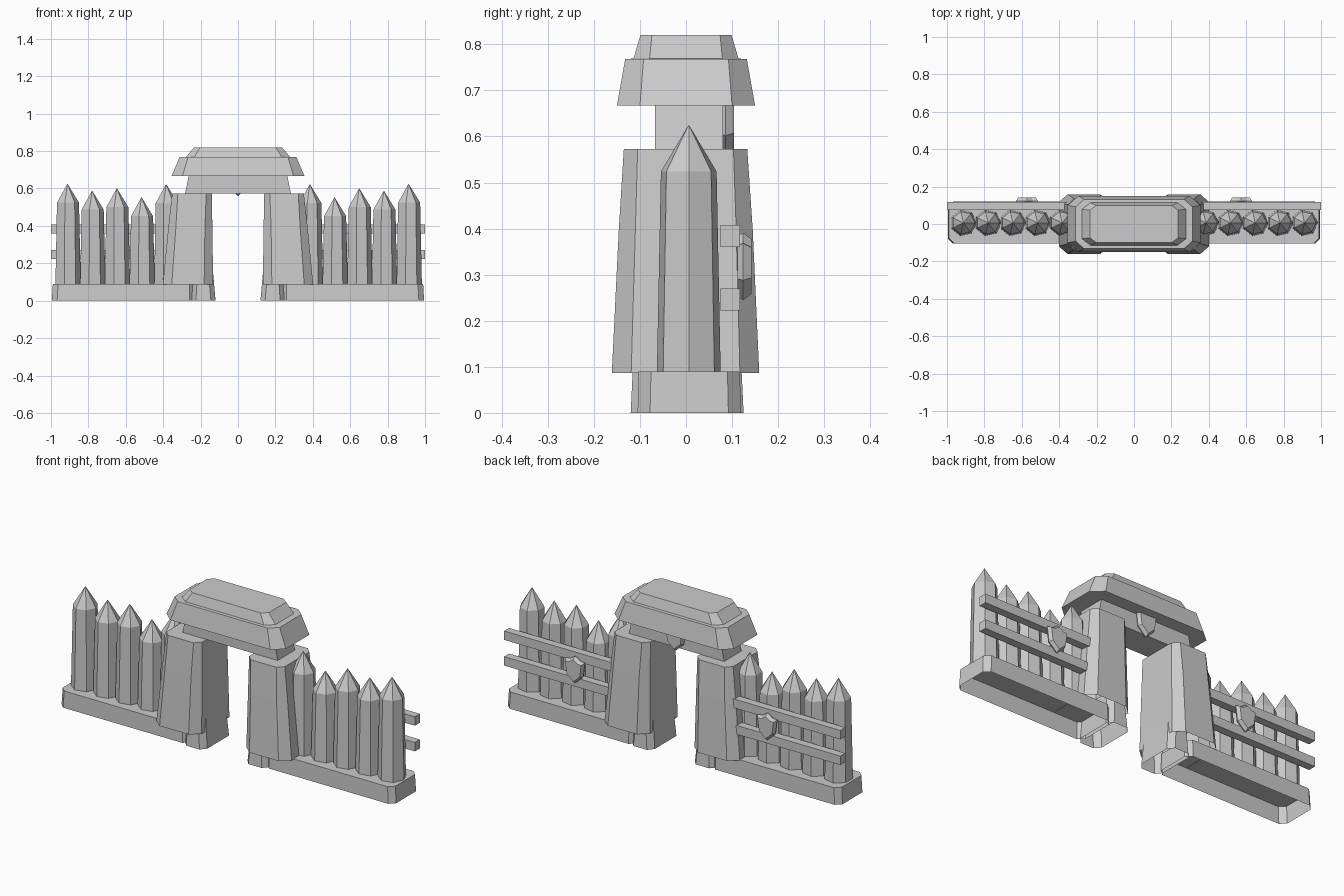
import bpy
import bmesh
from math import cos, sin, tau

cube = bpy.data.objects.get("Cube")
if cube:
    bpy.data.objects.remove(cube, do_unlink=True)

# Single plain stone-grey material
grey = bpy.data.materials.new("plain_grey")
grey.use_nodes = True
colour = (0.6, 0.6, 0.6, 1)
grey.diffuse_color = colour
grey.node_tree.nodes["Principled BSDF"].inputs["Base Color"].default_value = colour


def loft(name, rings, bottom=True):
    """Join equal-length rings of points into one flat-shaded solid."""
    bm = bmesh.new()
    loops = [[bm.verts.new(p) for p in ring] for ring in rings]
    n = len(loops[0])
    for low, high in zip(loops, loops[1:]):
        for i in range(n):
            j = (i + 1) % n
            bm.faces.new((low[i], low[j], high[j], high[i]))
    bm.faces.new(loops[-1])
    if bottom:
        bm.faces.new(loops[0][::-1])
    mesh = bpy.data.meshes.new(name)
    bm.to_mesh(mesh)
    bm.free()
    mesh.materials.append(grey)
    obj = bpy.data.objects.new(name, mesh)
    bpy.context.collection.objects.link(obj)
    return obj


def octagon(x0, x1, y0, y1, cx, cy, z):
    """Rectangle with cut corners at height z, anticlockwise from above."""
    x0, x1 = min(x0, x1), max(x0, x1)
    return [(x0 + cx, y0, z), (x1 - cx, y0, z), (x1, y0 + cy, z), (x1, y1 - cy, z),
            (x1 - cx, y1, z), (x0 + cx, y1, z), (x0, y1 - cy, z), (x0, y0 + cy, z)]


def box(name, x0, x1, y0, y1, z0, z1, taper=0):
    x0, x1 = min(x0, x1), max(x0, x1)

    def rect(z, t):
        return [(x0 + t, y0, z), (x1 - t, y0, z), (x1 - t, y1, z), (x0 + t, y1, z)]
    return loft(name, [rect(z0, 0), rect(z1, taper)])


def log(name, x, tip):
    """Seven-sided sharpened post."""
    def ring(r, z):
        return [(x + r * cos(tau * i / 7), 0.006 + r * sin(tau * i / 7), z) for i in range(7)]
    post = loft(name, [ring(0.071, 0.09), ring(0.062, tip - 0.1), ring(0.001, tip)])
    return post


def shield(name, x, y, z):
    """Pointed shield with a raised, bevelled face towards the back."""
    outline = [(0, -0.073), (0.047, -0.03), (0.058, 0.05), (0.03, 0.052),
               (0, 0.073), (-0.03, 0.052), (-0.058, 0.05), (-0.047, -0.03)]

    def ring(scale, depth):
        return [(x - u * scale, y + depth, z + v * scale) for u, v in outline]
    return loft(name, [ring(0.9, -0.008), ring(1, 0.004), ring(0.82, 0.022)])


# Both halves of the wall
for side, s in (("left", 1), ("right", -1)):
    # Hollow footing under the palisade
    loft(f"{side}_wall_base", [
        octagon(s * 0.23, s * 0.995, -0.105, 0.119, 0.028, 0.027, 0),
        octagon(s * 0.23, s * 0.99, -0.103, 0.117, 0.028, 0.027, 0.09)], bottom=False)

    # Gate pillar foot and two stacked tapering blocks
    loft(f"{side}_pillar_foot", [
        octagon(s * 0.12, s * 0.25, -0.12, 0.125, 0.025, 0.03, 0),
        octagon(s * 0.135, s * 0.24, -0.112, 0.117, 0.025, 0.03, 0.17)], bottom=False)
    loft(f"{side}_pillar", [
        octagon(s * 0.133, s * 0.402, -0.161, 0.159, 0.048, 0.042, 0.087),
        octagon(s * 0.137, s * 0.372, -0.146, 0.145, 0.04, 0.036, 0.395),
        octagon(s * 0.14, s * 0.352, -0.135, 0.133, 0.03, 0.03, 0.573)], bottom=False)

    # Sharpened posts
    for i, tip in enumerate((0.622, 0.552, 0.6, 0.587, 0.624)):
        log(f"{side}_post_{i + 1}", s * (0.384 + 0.132 * i), tip)

    # Back rails and hung shield
    for label, z in (("lower", 0.222), ("upper", 0.36)):
        box(f"{side}_{label}_rail", s * 0.31, s, 0.075, 0.117, z, z + 0.048)
    shield(f"{side}_shield", s * 0.572, 0.12, 0.318)

# Lintel and its shield
box("lintel", -0.283, 0.283, -0.067, 0.08, 0.573, 0.67, 0.02)
shield("lintel_shield", 0, 0.082, 0.632)

# Two-tier capstone
loft("capstone", [
    octagon(-0.355, 0.355, -0.15, 0.15, 0.058, 0.05, 0.667),
    octagon(-0.312, 0.312, -0.132, 0.132, 0.045, 0.04, 0.768),
    octagon(-0.278, 0.278, -0.114, 0.114, 0.045, 0.035, 0.769),
    octagon(-0.235, 0.235, -0.099, 0.099, 0.033, 0.025, 0.82)])
